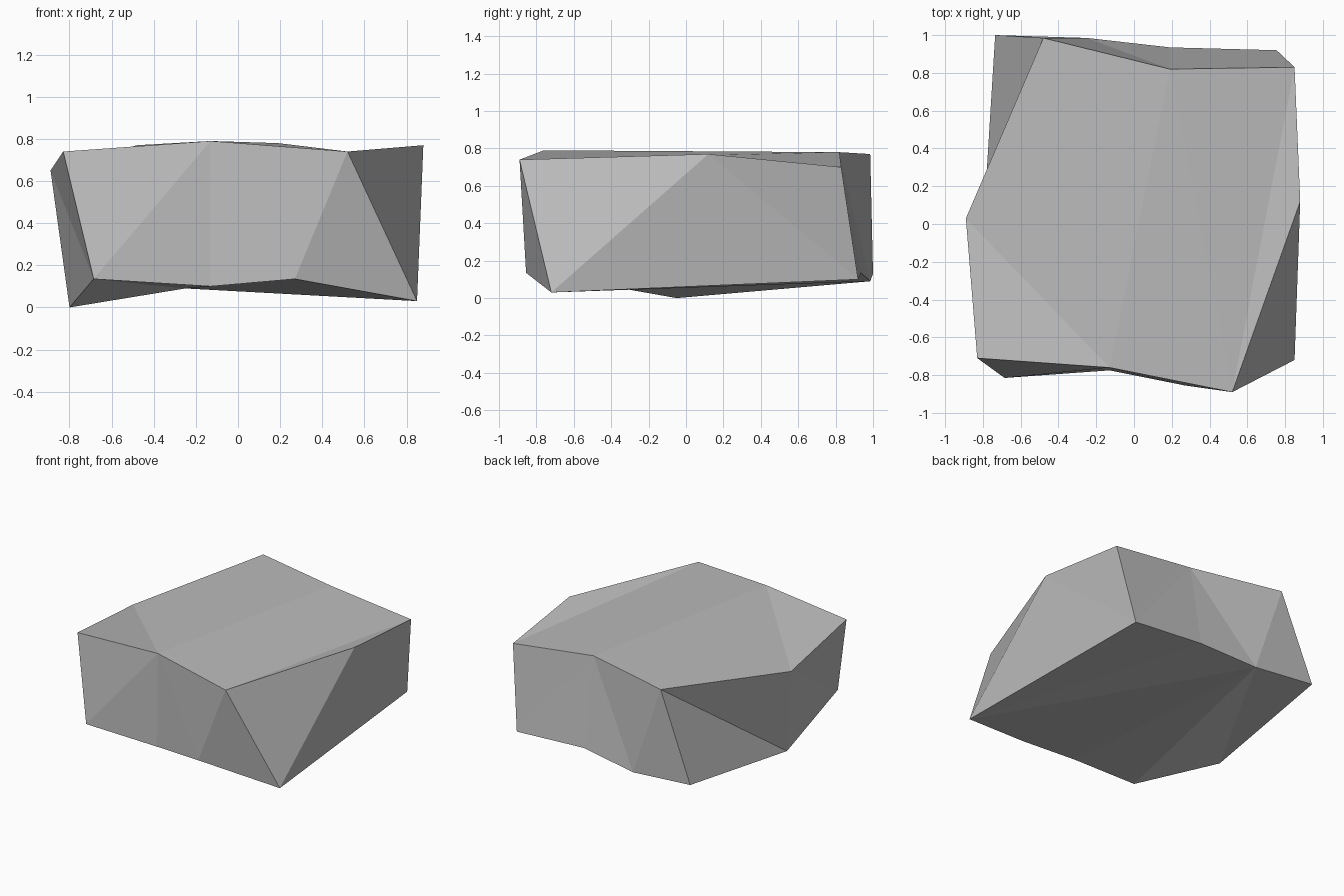
import bpy
import bmesh

if "Cube" in bpy.data.objects:
    bpy.data.objects.remove(bpy.data.objects["Cube"])

# Upper rim of the boulder, counter-clockwise from the front left
TOP = [(-0.83, -0.71, 0.74), (-0.13, -0.76, 0.79), (0.52, -0.89, 0.74),
       (0.88, 0.12, 0.77), (0.85, 0.83, 0.70), (0.19, 0.82, 0.78),
       (-0.48, 0.985, 0.77), (-0.89, 0.03, 0.65)]
# Lower rim, same direction
BASE = [(-0.685, -0.815, 0.135), (-0.13, -0.775, 0.10), (0.27, -0.855, 0.135),
        (0.85, -0.72, 0.03), (0.755, 0.92, 0.10), (0.19, 0.935, 0.135),
        (-0.25, 0.985, 0.09), (-0.735, 1.0, 0.13), (-0.80, -0.05, 0.0)]

bm = bmesh.new()
t = [bm.verts.new(p) for p in TOP]
b = [bm.verts.new(p) for p in BASE]


def facets(*tris):
    for tri in tris:
        bm.faces.new(tri)


# Top facets
facets((t[7], t[0], t[1]), (t[7], t[1], t[6]), (t[6], t[1], t[5]),
       (t[1], t[2], t[5]), (t[2], t[4], t[5]), (t[2], t[3], t[4]))
# Front facets
facets((t[0], b[0], t[1]), (b[0], b[1], t[1]), (b[1], b[2], t[1]),
       (t[1], b[2], t[2]), (b[2], b[3], t[2]))
# Right facets
facets((t[2], b[3], t[3]), (b[3], b[4], t[3]), (t[3], b[4], t[4]))
# Back facets
facets((t[4], b[4], t[5]), (b[4], b[5], t[5]), (b[5], b[6], t[5]),
       (t[5], b[6], t[6]), (b[6], b[7], t[6]))
# Left facets
facets((t[6], b[7], b[8]), (t[6], b[8], t[7]), (t[7], b[8], b[0]),
       (t[7], b[0], t[0]))
# Underside, mostly fanned from the back
facets((b[6], b[8], b[7]), (b[6], b[0], b[8]), (b[6], b[1], b[0]),
       (b[6], b[2], b[1]), (b[6], b[3], b[2]), (b[6], b[5], b[3]),
       (b[5], b[4], b[3]))
bmesh.ops.recalc_face_normals(bm, faces=bm.faces)

mesh = bpy.data.meshes.new("boulder")
bm.to_mesh(mesh)
bm.free()
boulder = bpy.data.objects.new("boulder", mesh)
bpy.context.collection.objects.link(boulder)

# Plain stone colour
stone = bpy.data.materials.new("stone grey")
stone.diffuse_color = (0.5, 0.5, 0.5, 1)
stone.use_nodes = True
stone.node_tree.nodes["Principled BSDF"].inputs["Base Color"].default_value = stone.diffuse_color
mesh.materials.append(stone)
